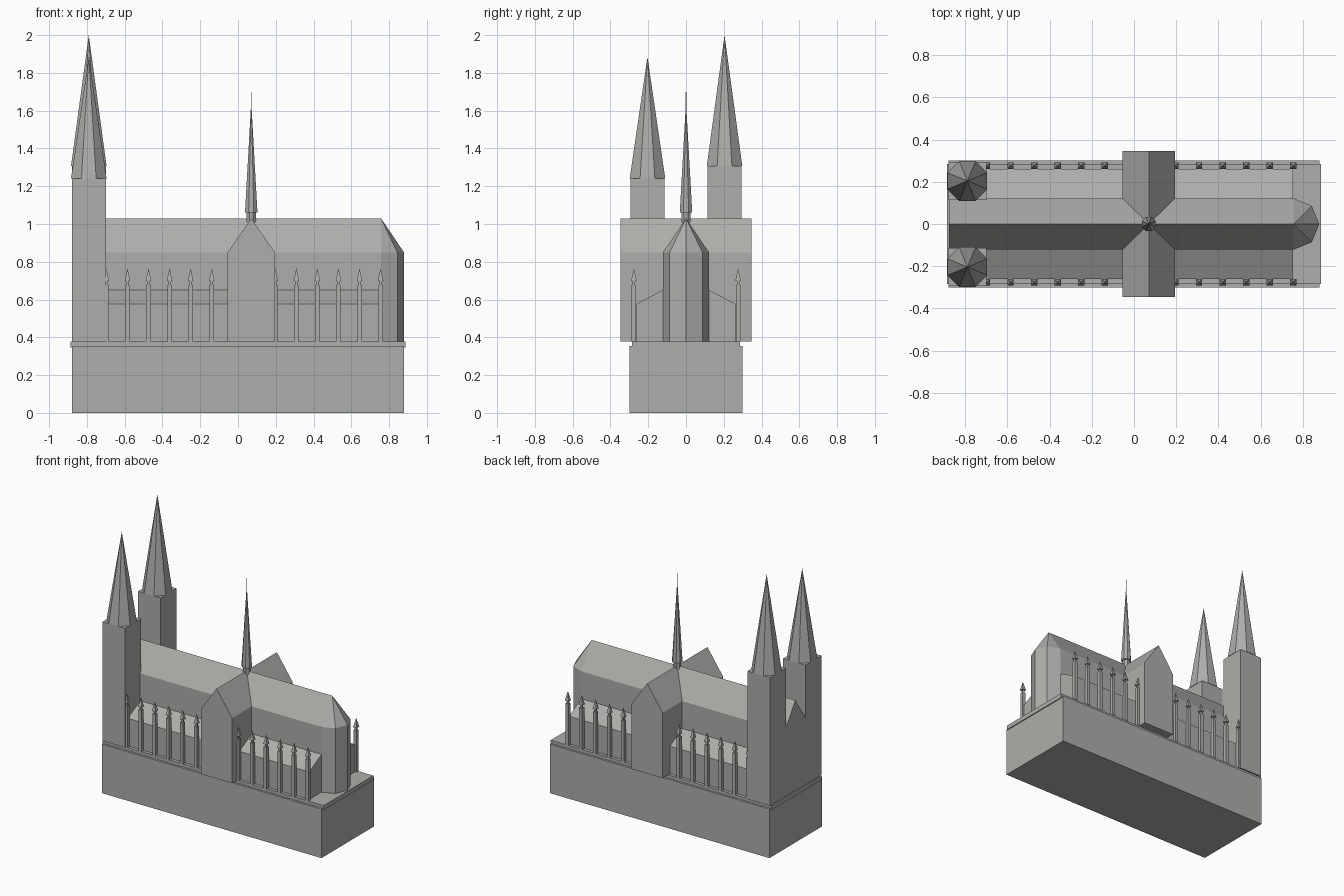
import bpy, bmesh
from math import pi, sin, cos, sqrt
from mathutils import Matrix

cube = bpy.data.objects.get("Cube")
if cube:
    bpy.data.objects.remove(cube, do_unlink=True)

stone = bpy.data.materials.new("grey stone")
stone.use_nodes = True
GREY = (0.42, 0.42, 0.405, 1)
stone.diffuse_color = GREY
stone.node_tree.nodes["Principled BSDF"].inputs["Base Color"].default_value = GREY

FLOOR, EAVES, RIDGE = 0.377, 0.85, 1.03


def finish(name, bm):
    bmesh.ops.recalc_face_normals(bm, faces=bm.faces)
    mesh = bpy.data.meshes.new(name)
    bm.to_mesh(mesh)
    bm.free()
    mesh.materials.append(stone)
    obj = bpy.data.objects.new(name, mesh)
    bpy.context.collection.objects.link(obj)
    return obj


def add_box(bm, x0, x1, y0, y1, z0, z1):
    m = Matrix.Translation(((x0 + x1) / 2, (y0 + y1) / 2, (z0 + z1) / 2))
    bmesh.ops.create_cube(bm, size=1, matrix=m @ Matrix.Diagonal((x1 - x0, y1 - y0, z1 - z0, 1)))


def add_cone(bm, x, y, z0, z1, apothem, top=0, sides=8):
    # polygon turned so that its flats face the axes
    r = 1 / cos(pi / sides)
    m = Matrix.Translation((x, y, (z0 + z1) / 2)) @ Matrix.Rotation(pi / sides, 4, "Z")
    bmesh.ops.create_cone(bm, cap_ends=True, segments=sides, radius1=apothem * r,
                          radius2=top * r, depth=z1 - z0, matrix=m)


def prism(name, profile, a, b, axis):
    # profile holds (across, height) points, extruded along x or y
    bm = bmesh.new()
    place = (lambda u, z, t: (t, u, z)) if axis == "x" else (lambda u, z, t: (u, t, z))
    ends = [[bm.verts.new(place(u, z, t)) for u, z in profile] for t in (a, b)]
    for ring in ends:
        bm.faces.new(ring)
    n = len(profile)
    for i in range(n):
        j = (i + 1) % n
        bm.faces.new((ends[0][i], ends[0][j], ends[1][j], ends[1][i]))
    return finish(name, bm)


def gable(centre, half):
    return [(centre - half, FLOOR), (centre + half, FLOOR), (centre + half, EAVES),
            (centre, RIDGE), (centre - half, EAVES)]


# plinth and its ledge
bm = bmesh.new()
add_box(bm, -0.88, 0.88, -0.3, 0.3, 0, 0.355)
finish("plinth", bm)
bm = bmesh.new()
add_box(bm, -0.887, 0.887, -0.285, 0.285, 0.345, FLOOR)
finish("plinth_ledge", bm)

# nave and transept
prism("nave", gable(0, 0.122), -0.878, 0.757, "x")
prism("transept", gable(0.07, 0.125), -0.346, 0.346, "y")

# apse with a faceted roof
bm = bmesh.new()
arc = [(0.757 + 0.122 * cos(k * pi / 4), 0.122 * sin(k * pi / 4)) for k in range(-2, 3)]
low = [bm.verts.new((x, y, FLOOR)) for x, y in arc]
high = [bm.verts.new((x, y, EAVES)) for x, y in arc]
apex = bm.verts.new((0.757, 0, RIDGE))
for i in range(4):
    bm.faces.new((low[i], low[i + 1], high[i + 1], high[i]))
    bm.faces.new((high[i], high[i + 1], apex))
bm.faces.new(low)
bm.faces.new((low[0], high[0], apex, high[-1], low[-1]))
finish("apse", bm)

# side aisles, buttress pinnacles and towers on both sides
for side, s in (("right", -1), ("left", 1)):
    prism(side + "_aisle", [(s * 0.1, FLOOR), (s * 0.262, FLOOR), (s * 0.262, 0.577),
                            (s * 0.12, 0.652), (s * 0.1, 0.652)], -0.75, 0.755, "x")

    bm = bmesh.new()
    for start in (-0.697, 0.197):
        for k in range(6):
            x, y = start + k * 0.1116, s * 0.276
            add_box(bm, x - 0.012, x + 0.012, y - 0.012, y + 0.012, FLOOR, 0.677)
            add_box(bm, x - 0.007, x + 0.007, y - 0.007, y + 0.007, 0.677, 0.7)
            add_cone(bm, x, y, 0.698, 0.765, 0.015, sides=4)
    finish(side + "_pinnacles", bm)

    top, tip = (1.242, 1.885) if s < 0 else (1.307, 2.0)
    bm = bmesh.new()
    add_box(bm, -0.88, -0.7, s * 0.204 - 0.091, s * 0.204 + 0.091, FLOOR, top)
    finish(side + "_tower", bm)
    bm = bmesh.new()
    add_cone(bm, -0.79, s * 0.204, top, tip, 0.094)
    finish(side + "_tower_spire", bm)

# slender spire over the crossing
bm = bmesh.new()
add_cone(bm, 0.07, 0, 0.95, 1.06, 0.024, 0.024)
finish("crossing_turret", bm)
bm = bmesh.new()
add_cone(bm, 0.07, 0, 1.06, 1.65, 0.033)
finish("crossing_spire", bm)
bm = bmesh.new()
add_cone(bm, 0.07, 0, 1.6, 1.7, 0.0015, 0.0015, sides=4)
finish("crossing_finial", bm)
